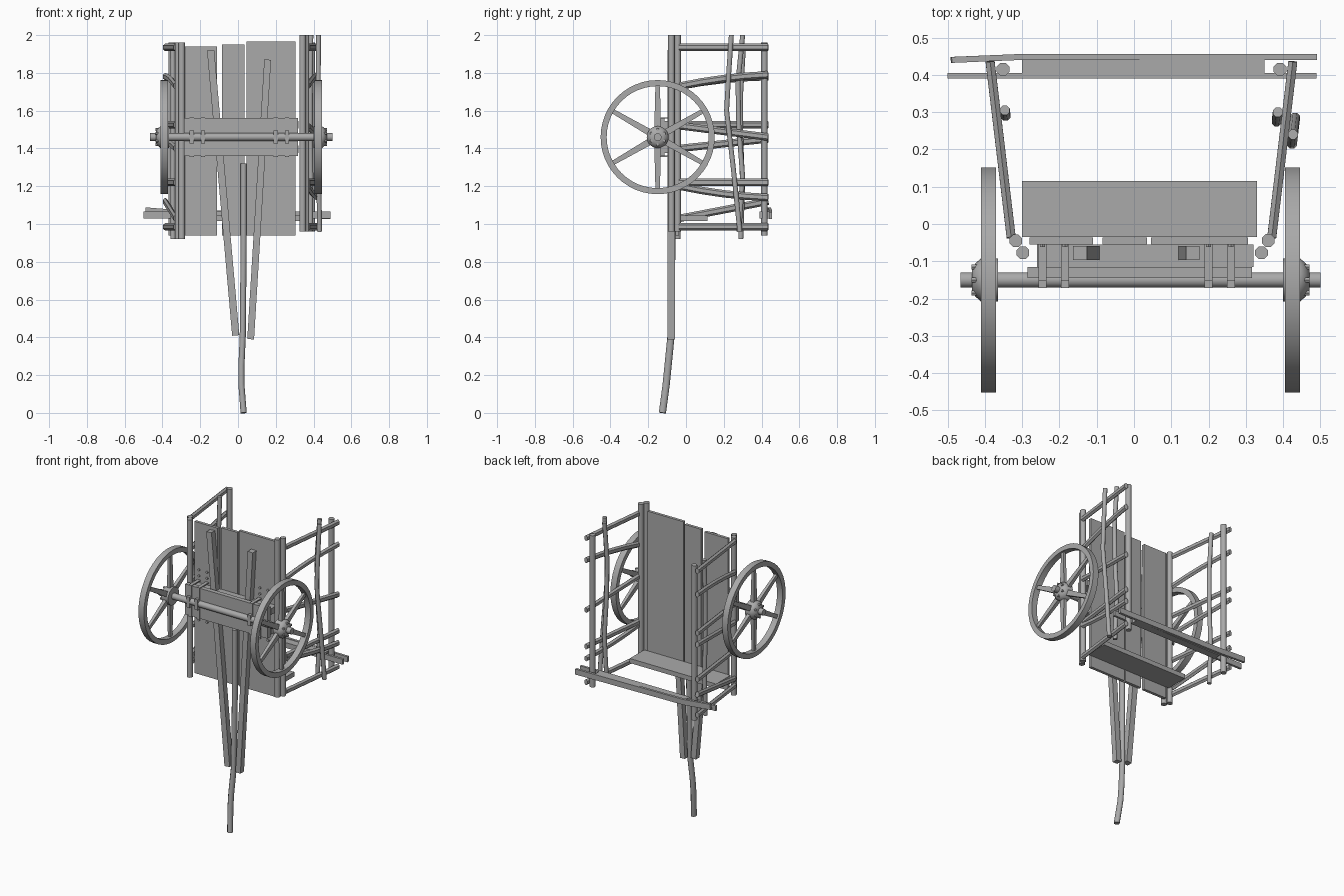
import bpy, bmesh, math
from mathutils import Vector, Matrix

cube = bpy.data.objects.get("Cube")
if cube:
    bpy.data.objects.remove(cube, do_unlink=True)

mat = bpy.data.materials.new("weathered_grey")
mat.use_nodes = True
GREY = (0.4, 0.4, 0.4, 1)
mat.diffuse_color = GREY
mat.node_tree.nodes["Principled BSDF"].inputs["Base Color"].default_value = GREY


def finish(name, bm, smooth=False):
    bmesh.ops.recalc_face_normals(bm, faces=bm.faces)
    me = bpy.data.meshes.new(name)
    bm.to_mesh(me)
    bm.free()
    me.materials.append(mat)
    ob = bpy.data.objects.new(name, me)
    bpy.context.collection.objects.link(ob)
    if smooth:
        bpy.ops.object.select_all(action="DESELECT")
        ob.select_set(True)
        bpy.context.view_layer.objects.active = ob
        bpy.ops.object.shade_smooth_by_angle(angle=math.radians(50))
    return ob


def box(name, x0, x1, y0, y1, z0, z1):
    bm = bmesh.new()
    bmesh.ops.create_cube(bm, size=1)
    bmesh.ops.scale(bm, vec=(x1 - x0, y1 - y0, z1 - z0), verts=bm.verts)
    bmesh.ops.translate(bm, vec=((x0 + x1) / 2, (y0 + y1) / 2, (z0 + z1) / 2), verts=bm.verts)
    return finish(name, bm)


def sweep(name, pts, w, d=None, sides=8, taper=1.0, side_axis=(1, 0, 0)):
    """Polygon section (half sizes w, d) carried along a path of points."""
    pts = [Vector(p) for p in pts]
    d = d or w
    bm = bmesh.new()
    rings = []
    for i, p in enumerate(pts):
        t = (pts[min(i + 1, len(pts) - 1)] - pts[max(i - 1, 0)]).normalized()
        v = t.cross(Vector(side_axis)).normalized()
        u = v.cross(t)
        k = 1 + (taper - 1) * i / (len(pts) - 1)
        grow = k / math.cos(math.pi / sides)
        ring = []
        for j in range(sides):
            a = math.tau * (j + 0.5) / sides
            ring.append(bm.verts.new(p + u * w * grow * math.cos(a) + v * d * grow * math.sin(a)))
        rings.append(ring)
    for r, s in zip(rings, rings[1:]):
        for j in range(sides):
            n = (j + 1) % sides
            bm.faces.new((r[j], r[n], s[n], s[j]))
    bm.faces.new(rings[0])
    bm.faces.new(rings[-1])
    return finish(name, bm, sides > 4)


def lathe_x(name, profile, centre, steps=40):
    """Spin a closed (x, radius) profile around the axle direction."""
    bm = bmesh.new()
    vs = [bm.verts.new((x, 0, r)) for x, r in profile]
    edges = [bm.edges.new((vs[i], vs[(i + 1) % len(vs)])) for i in range(len(vs))]
    bmesh.ops.spin(bm, geom=vs + edges, cent=(0, 0, 0), axis=(1, 0, 0),
                   angle=math.tau, steps=steps, use_merge=True)
    bmesh.ops.remove_doubles(bm, verts=bm.verts, dist=1e-4)
    bmesh.ops.translate(bm, vec=centre, verts=bm.verts)
    return finish(name, bm, True)


# Bed planks
for name, x0, x1, top in (("right", -0.28, -0.11, 1.94), ("middle", -0.085, 0.035, 1.95),
                          ("left", 0.045, 0.305, 1.965)):
    box(f"{name}_bed_plank", x0, x1, -0.055, -0.036, 0.94, top)
box("foot_board", -0.30, 0.33, -0.035, 0.115, 1.015, 1.045)

# Draught pole and its two diagonal braces
sweep("draught_pole", [(0.03, -0.075, 1.32), (0.03, -0.075, 0.9), (0.025, -0.08, 0.4),
                       (0.018, -0.095, 0.25), (0.018, -0.105, 0.15), (0.03, -0.125, 0)], 0.016, 0.019)
sweep("right_brace", [(-0.145, -0.078, 1.92), (-0.012, -0.078, 0.41)], 0.019, 0.019, 4)
sweep("left_brace", [(0.157, -0.078, 1.87), (0.067, -0.078, 0.39)], 0.018, 0.019, 4)

# Axle, its bed and straps
AY, AZ = -0.15, 1.46
sweep("axle", [(-0.465, AY, AZ), (0.50, AY, AZ)], 0.02, sides=14, side_axis=(0, 1, 0))
box("axle_board", -0.285, 0.317, -0.145, -0.115, 1.36, 1.56)
for i, z in enumerate((1.375, 1.505)):
    box(f"axle_bearer_{i}", -0.26, 0.32, -0.115, -0.055, z, z + 0.04)
for x in (-0.245, -0.185, 0.20, 0.26):
    box("axle_strap", x - 0.011, x + 0.011, -0.172, -0.145, 1.425, 1.495)
    box("strap_plate", x - 0.011, x + 0.011, -0.151, -0.145, 1.355, 1.565)
    for z in (1.355, 1.558):
        box("strap_arm", x - 0.011, x + 0.011, -0.151, -0.055, z, z + 0.007)
    for z in (1.30, 1.34, 1.59, 1.63):
        sweep("strap_bolt", [(x, -0.062, z), (x, -0.05, z)], 0.007, sides=6)

# Wheels
for side, cx, s in (("right", -0.39, -1), ("left", 0.425, 1)):
    c = (cx, AY, AZ)
    lathe_x(f"{side}_rim", [(-0.02, 0.27), (0.02, 0.27), (0.02, 0.302), (-0.02, 0.302)], c, 48)
    lathe_x(f"{side}_hub", [(-0.025 * s, 0.0), (-0.025 * s, 0.058), (0.02 * s, 0.058),
                            (0.035 * s, 0.045), (0.045 * s, 0.03), (0.045 * s, 0.0)], c, 20)
    for k in range(6):
        a = math.tau * k / 6
        d = Vector((0, math.sin(a), math.cos(a)))
        sweep(f"{side}_spoke", [Vector(c) + d * 0.04, Vector(c) + d * 0.28],
              0.012, 0.018, 4, taper=0.65)
        n = Vector(c) + d * 0.04
        sweep(f"{side}_hub_bolt", [n + Vector((0.02 * s, 0, 0)), n + Vector((0.046 * s, 0, 0))],
              0.007, sides=6, side_axis=(0, 1, 0))


# Side frames: posts, corner pole, rungs and crooked stakes
def frame(side, s, base, posts, shift, rungs, stakes):
    def out(y, off=0):
        return s * (base + 0.12 * (y + 0.03) + off)
    for x, y in posts:
        sweep(f"{side}_post", [(x, y, 0.96 + shift), (x, y, 2.0 + shift)], 0.017)
    sweep(f"{side}_corner_pole", [(out(0.415, -0.032), 0.415, 0.96 + shift / 2),
                                  (out(0.415, -0.032), 0.415, 1.96)], 0.017)
    for z0, z1, sag in rungs:
        path = [(out(y), y, z0 + (z1 - z0) * t + sag * 4 * t * (1 - t))
                for t, y in ((t, -0.035 + 0.47 * t) for t in (0, 0.25, 0.5, 0.75, 1))]
        sweep(f"{side}_rung", path, 0.012, 0.017, 6)
    for off, pts in stakes:
        sweep(f"{side}_stake", [(out(y, off + lean), y, z) for y, z, lean in pts], 0.013)


frame("left", 1, 0.37, ((0.36, -0.044), (0.342, -0.077)), 0,
      ((1.935, 1.935, 0), (1.73, 1.79, 0.01), (1.52, 1.46, 0), (1.22, 1.22, 0),
       (1.20, 1.14, -0.01), (0.985, 0.985, 0)),
      ((0.024, ((0.24, 2.0, 0), (0.225, 1.78, 0), (0.215, 1.6, 0), (0.25, 1.3, 0), (0.285, 0.96, 0))),
       (-0.024, ((0.30, 2.0, 0), (0.275, 1.75, 0), (0.28, 1.5, 0), (0.30, 1.25, 0), (0.28, 0.96, 0)))))
frame("right", -1, 0.33, ((-0.317, -0.045), (-0.298, -0.077)), -0.04,
      ((1.935, 1.935, 0), (1.73, 1.78, 0.01), (1.525, 1.525, 0), (1.40, 1.45, 0),
       (1.22, 1.22, 0), (1.03, 1.12, 0), (0.985, 0.985, 0)),
      ((-0.024, ((0.305, 1.95, 0), (0.29, 1.7, 0), (0.29, 1.45, 0), (0.30, 1.2, 0), (0.29, 0.92, 0))),))

# Tail bars clamping the corner poles
box("inner_tail_bar", -0.50, 0.49, 0.39, 0.405, 1.03, 1.065)
box("tail_filler", -0.30, 0.35, 0.405, 0.44, 1.03, 1.065)
sweep("outer_tail_bar", [(-0.49, 0.44, 1.07), (-0.30, 0.448, 1.055), (0.49, 0.448, 1.045)],
      0.008, 0.018, 4, side_axis=(0, 1, 0))
